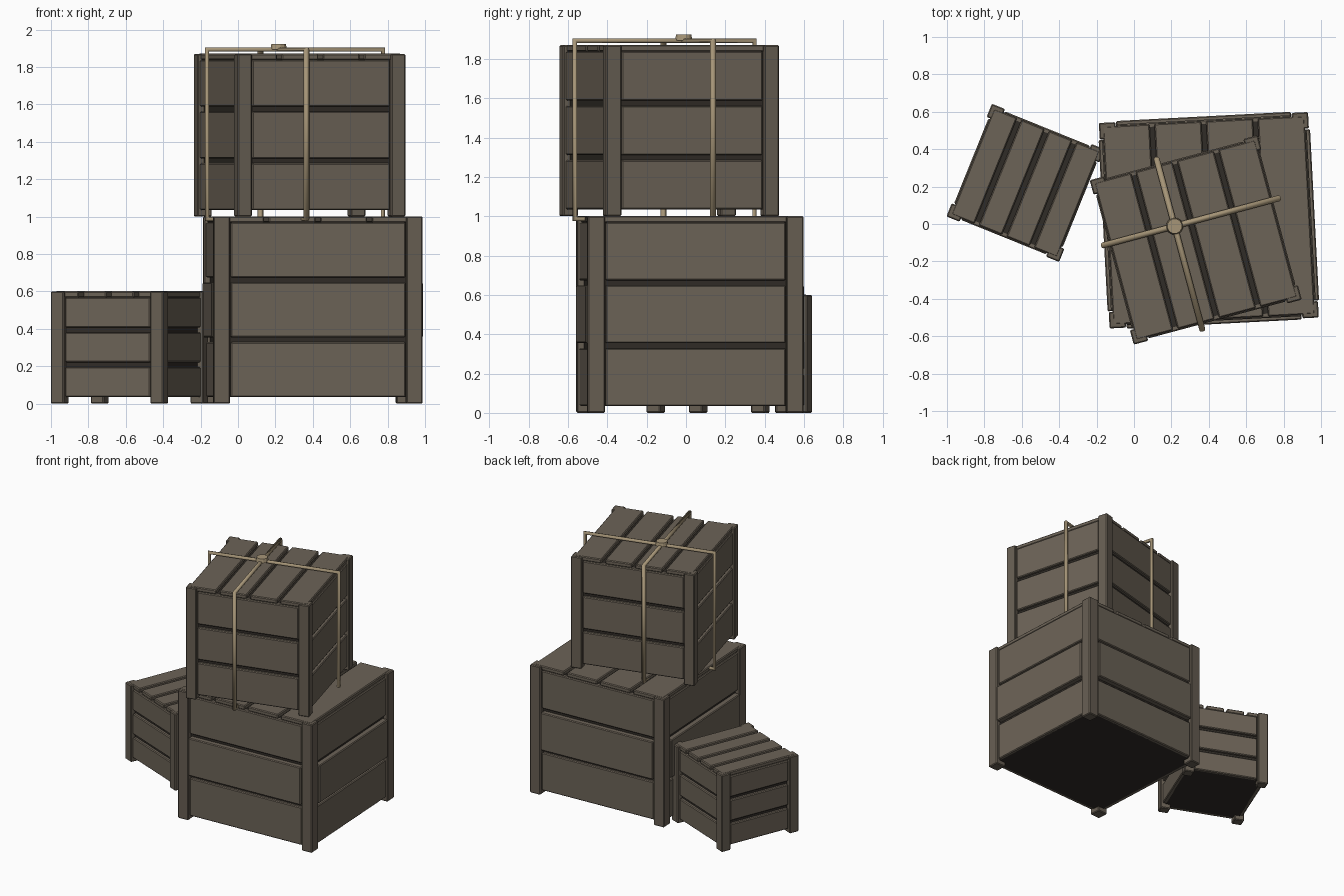
import bpy
import bmesh
from math import radians
from mathutils import Matrix, Vector

cube = bpy.data.objects.get("Cube")
if cube:
    bpy.data.objects.remove(cube, do_unlink=True)


def make_material(name, rgb):
    mat = bpy.data.materials.new(name)
    mat.use_nodes = True
    color = (*rgb, 1.0)
    mat.diffuse_color = color
    node = mat.node_tree.nodes["Principled BSDF"]
    node.inputs["Base Color"].default_value = color
    node.inputs["Roughness"].default_value = 0.9
    return mat


WOOD = make_material("weathered_wood", (0.15, 0.125, 0.095))
FRAME = make_material("frame_wood", (0.135, 0.112, 0.085))
DARK = make_material("dark_gap_wood", (0.03, 0.025, 0.02))
ROPE = make_material("tan_rope", (0.38, 0.30, 0.185))


def add_box(bm, low, high):
    low, high = Vector(low), Vector(high)
    size = high - low
    matrix = Matrix.Translation((low + high) / 2) @ Matrix.Diagonal((*size, 1))
    bmesh.ops.create_cube(bm, size=1, matrix=matrix)


def place(obj, mat, frame):
    bpy.context.collection.objects.link(obj)
    obj.data.materials.append(mat)
    obj.matrix_world = frame


def boxes_object(name, boxes, mat, frame, bevel=0.006):
    bm = bmesh.new()
    for low, high in boxes:
        add_box(bm, low, high)
    mesh = bpy.data.meshes.new(name)
    bm.to_mesh(mesh)
    bm.free()
    obj = bpy.data.objects.new(name, mesh)
    place(obj, mat, frame)
    if bevel:
        mod = obj.modifiers.new("worn_edges", "BEVEL")
        mod.width = bevel
        mod.segments = 1
    return obj


def crate(name, center, angle, hx, hy, height, post, bulge=0.0):
    frame = Matrix.Translation(center) @ Matrix.Rotation(radians(angle), 4, "Z")
    foot, lid, gap, inset = 0.035, 0.032, 0.026, 0.012
    deep = 0.035

    # dark inner box seen through the gaps
    boxes_object(name + "_core", [((-hx + deep, -hy + deep, foot),
                                   (hx - deep, hy - deep, height - lid))],
                 DARK, frame, 0)

    # corner posts, which also serve as feet
    posts = []
    for sx in (-1, 1):
        for sy in (-1, 1):
            xs = sorted((sx * hx, sx * (hx - post)))
            ys = sorted((sy * hy, sy * (hy - post)))
            posts.append(((xs[0], ys[0], 0), (xs[1], ys[1], height)))
    boxes_object(name + "_corner_posts", posts, FRAME, frame)

    # three horizontal boards on each side
    boards = []
    row = (height - foot - lid - 2 * gap) / 3
    for i in range(3):
        z0 = foot + i * (row + gap)
        z1 = z0 + row
        out = inset - (bulge if i == 1 else 0)
        ex, ey = hx - post - 0.004, hy - post - 0.004
        for s in (-1, 1):
            ys = sorted((s * (hy - out), s * (hy - deep - 0.01)))
            xs = sorted((s * (hx - out), s * (hx - deep - 0.01)))
            boards.append(((-ex, ys[0], z0), (ex, ys[1], z1)))
            boards.append(((xs[0], -ey, z0), (xs[1], ey, z1)))
    boxes_object(name + "_side_boards", boards, WOOD, frame)

    # four lid boards
    edge = 0.02
    width = (2 * (hx - edge) - 3 * gap) / 4
    lids = []
    for i in range(4):
        x0 = -hx + edge + i * (width + gap)
        lids.append(((x0, -hy + edge, height - lid),
                     (x0 + width, hy - edge, height + 0.001)))
    boxes_object(name + "_lid_boards", lids, WOOD, frame)
    return frame


def rope_loop(name, points, frame):
    curve = bpy.data.curves.new(name, "CURVE")
    curve.dimensions = "3D"
    curve.bevel_depth = 0.016
    curve.bevel_resolution = 2
    spline = curve.splines.new("POLY")
    spline.points.add(len(points) - 1)
    for p, co in zip(spline.points, points):
        p.co = (*co, 1)
    spline.use_cyclic_u = True
    place(bpy.data.objects.new(name, curve), ROPE, frame)


# the three crates
crate("large_crate", (0.40, 0.02, 0), 3, 0.56, 0.55, 1.0, 0.088, 0.018)
crate("small_crate", (-0.58, 0.22, 0), -22, 0.325, 0.325, 0.60, 0.076)
top = crate("top_crate", (0.33, -0.085, 1.0), 15, 0.465, 0.455, 0.87, 0.08)

# two rope loops around the top crate
RX, RY = -0.09, 0.10
LOW, HIGH = -0.013, 0.893
rope_loop("rope_across", [(-0.487, RY, LOW), (-0.487, RY, HIGH),
                          (0.487, RY, HIGH), (0.487, RY, LOW)], top)
rope_loop("rope_lengthwise", [(RX, -0.473, LOW), (RX, -0.473, HIGH),
                              (RX, 0.473, HIGH), (RX, 0.473, LOW)], top)

# flat knot where the ropes cross
bm = bmesh.new()
bmesh.ops.create_cone(bm, cap_ends=True, segments=12, radius1=0.046,
                      radius2=0.04, depth=0.03,
                      matrix=Matrix.Translation((RX, RY, 0.908)))
mesh = bpy.data.meshes.new("rope_knot")
bm.to_mesh(mesh)
bm.free()
place(bpy.data.objects.new("rope_knot", mesh), ROPE, top)
